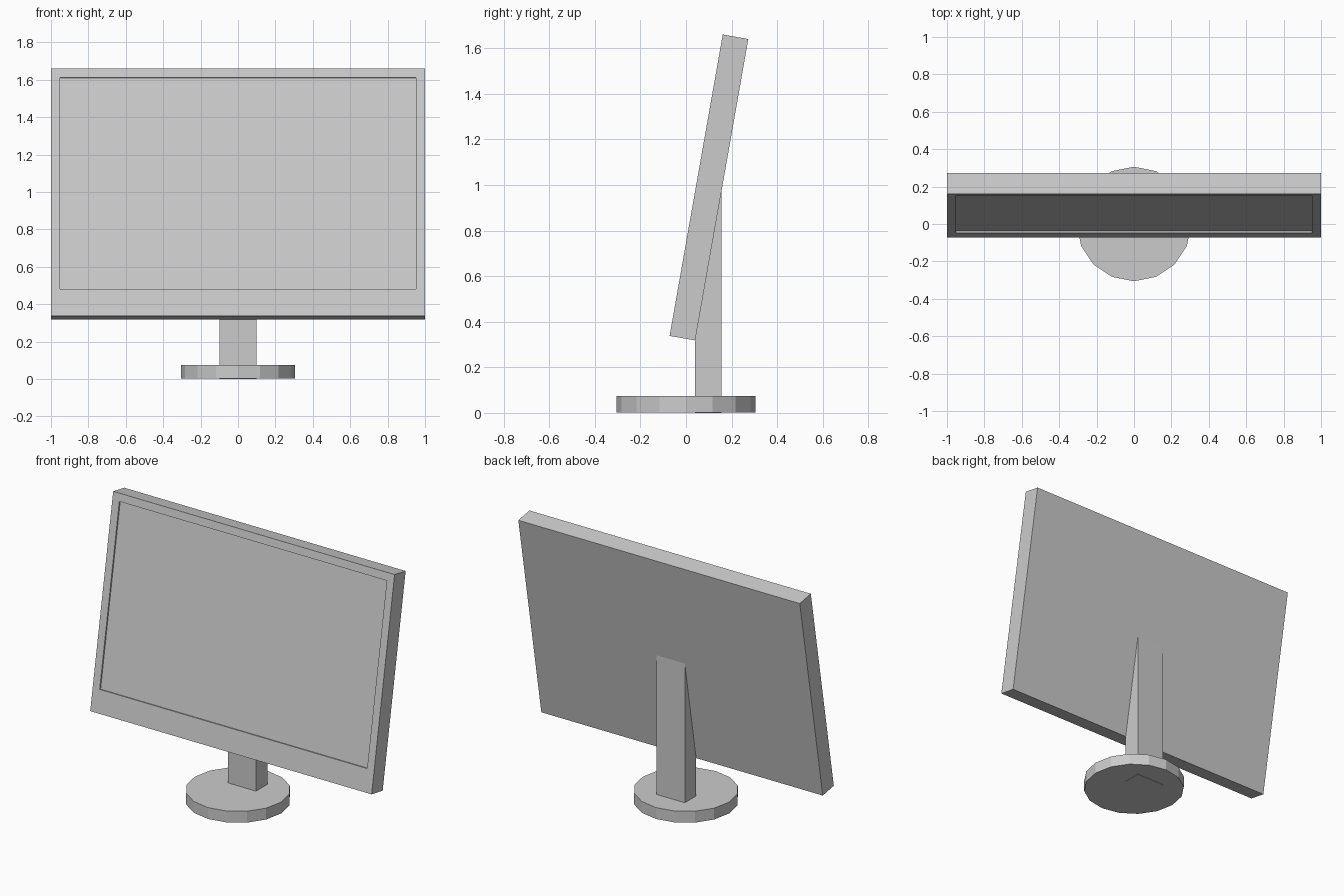
import bpy, bmesh, math
from mathutils import Matrix, Vector

if "Cube" in bpy.data.objects:
    bpy.data.objects.remove(bpy.data.objects["Cube"])


def make_object(name, bm):
    bmesh.ops.recalc_face_normals(bm, faces=bm.faces)
    mesh = bpy.data.meshes.new(name)
    bm.to_mesh(mesh)
    bm.free()
    obj = bpy.data.objects.new(name, mesh)
    bpy.context.collection.objects.link(obj)
    return obj


# Round 16-sided foot, with a corner pointing to the front
bm = bmesh.new()
bmesh.ops.create_cone(bm, cap_ends=True, segments=16, radius1=0.306, radius2=0.306,
                      depth=0.073, matrix=Matrix.Translation((0, 0, 0.0385)))
make_object("base", bm)

# Upright neck: side profile (y, z) extruded across x, its slanted top set in the panel
profile = [(0.04, 0), (0.155, 0), (0.155, 0.985), (0.04, 0.335)]
bm = bmesh.new()
face = bm.faces.new([bm.verts.new((-0.1, y, z)) for y, z in profile])
ext = bmesh.ops.extrude_face_region(bm, geom=[face], use_keep_orig=True)
bmesh.ops.translate(bm, vec=(0.2, 0, 0),
                    verts=[g for g in ext["geom"] if isinstance(g, bmesh.types.BMVert)])
make_object("neck", bm)

# Display panel, built upright with its origin at the lower front edge
W, T, H = 2.0, 0.114, 1.343
SIDE, CHIN, DEPTH = 0.07, 0.145, 0.01
bm = bmesh.new()
bmesh.ops.create_cube(bm, size=1, matrix=Matrix.Translation((0, T / 2, H / 2))
                      @ Matrix.Diagonal((W, T, H, 1)))
bm.normal_update()
front = min(bm.faces, key=lambda f: f.normal.y)
# Bezel with a taller chin
bmesh.ops.inset_region(bm, faces=[front], thickness=SIDE)
for v in front.verts:
    if v.co.z < H / 2:
        v.co.z = CHIN
# Sunken screen
screen = bmesh.ops.extrude_discrete_faces(bm, faces=[front])["faces"][0]
bmesh.ops.translate(bm, verts=screen.verts[:], vec=Vector((0, DEPTH, 0)))
panel = make_object("display_panel", bm)
panel.location = (0, -0.072, 0.338)
panel.rotation_euler.x = math.radians(-10)
